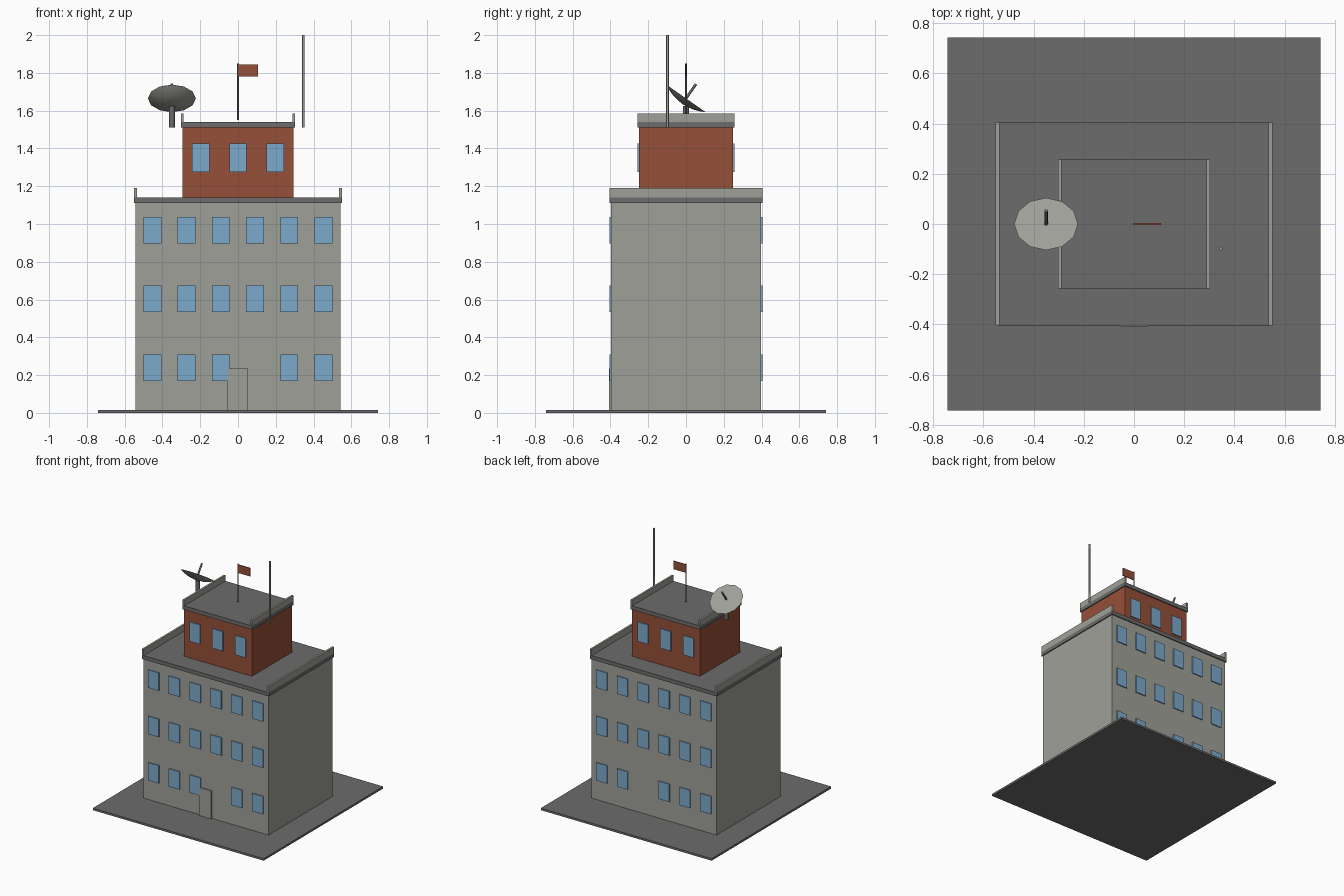
import bpy
import bmesh
from math import radians, sin, cos
from mathutils import Matrix, Vector

if "Cube" in bpy.data.objects:
    bpy.data.objects.remove(bpy.data.objects["Cube"])


def material(name, rgb):
    m = bpy.data.materials.new(name)
    m.use_nodes = True
    m.diffuse_color = (*rgb, 1)
    m.node_tree.nodes["Principled BSDF"].inputs["Base Color"].default_value = (*rgb, 1)
    return m


CONCRETE = material("concrete", (0.35, 0.35, 0.32))
DARK = material("dark grey", (0.15, 0.15, 0.15))
BRICK = material("red brick", (0.30, 0.08, 0.04))
GLASS = material("blue glass", (0.20, 0.40, 0.60))


def finish(name, bm, mat):
    bmesh.ops.recalc_face_normals(bm, faces=bm.faces)
    mesh = bpy.data.meshes.new(name)
    bm.to_mesh(mesh)
    bm.free()
    mesh.materials.append(mat)
    ob = bpy.data.objects.new(name, mesh)
    bpy.context.collection.objects.link(ob)
    return ob


def boxes(name, mat, spans):
    """One object from boxes given as (x0, x1), (y0, y1), (z0, z1)."""
    bm = bmesh.new()
    for span in spans:
        size = [b - a for a, b in span]
        centre = Vector([(a + b) / 2 for a, b in span])
        bmesh.ops.create_cube(
            bm, size=1, matrix=Matrix.Translation(centre) @ Matrix.Diagonal((*size, 1)))
    return finish(name, bm, mat)


def sym(v):
    return (-v, v)


def rod(name, mat, start, end, radius, sides=8):
    a, b = Vector(start), Vector(end)
    axis = b - a
    turn = axis.to_track_quat("Z", "Y").to_matrix().to_4x4()
    bm = bmesh.new()
    bmesh.ops.create_cone(bm, cap_ends=True, segments=sides, radius1=radius, radius2=radius,
                          depth=axis.length, matrix=Matrix.Translation((a + b) / 2) @ turn)
    ob = finish(name, bm, mat)
    smooth(ob)
    return ob


def smooth(ob):
    bpy.ops.object.select_all(action="DESELECT")
    ob.select_set(True)
    bpy.context.view_layer.objects.active = ob
    bpy.ops.object.shade_smooth_by_angle(angle=radians(46))


def storey_block(prefix, mat, hx, hy, z0, z1, rim, lip_height):
    """Walls, overhanging roof slab and the two side parapets."""
    slab_top = z1 + 0.03
    rx, ry = hx + rim, hy + rim
    boxes(prefix + "_walls", mat, [(sym(hx), sym(hy), (z0, z1))])
    boxes(prefix + "_roof_slab", DARK, [(sym(rx), sym(ry), (z1, slab_top))])
    top = (slab_top, slab_top + lip_height)
    boxes(prefix + "_parapets", CONCRETE,
          [((-rx, -rx + 0.015), sym(ry), top), ((rx - 0.015, rx), sym(ry), top)])


def windows(name, cells, width, height, hy):
    """Panes on the front and back walls."""
    spans = []
    for x, z in cells:
        for s in (-1, 1):
            y = sorted((s * (hy - 0.005), s * (hy + 0.008)))
            spans.append(((x - width / 2, x + width / 2), y, (z - height / 2, z + height / 2)))
    boxes(name, GLASS, spans)


# Ground plate and the two building blocks
boxes("ground_plate", DARK, [(sym(0.742), sym(0.742), (0, 0.016))])
storey_block("main", CONCRETE, 0.543, 0.397, 0.016, 1.11, 0.008, 0.05)
storey_block("upper", BRICK, 0.295, 0.248, 1.14, 1.51, 0.008, 0.045)

# Windows, with one ground floor bay left blank
main_cells = [(-0.453 + 0.181 * i, 0.24 + 0.364 * row)
              for row in range(3) for i in range(6) if (row, i) != (0, 3)]
windows("main_windows", main_cells, 0.094, 0.14, 0.397)
windows("upper_windows", [(x, 1.35) for x in (-0.198, 0, 0.198)], 0.092, 0.152, 0.248)

# Front door
boxes("front_door", CONCRETE, [((-0.055, 0.053), (-0.408, -0.39), (0.016, 0.235))])

# Flag and mast
rod("flag_pole", DARK, (0, 0, 1.55), (0, 0, 1.85), 0.005)
boxes("flag", BRICK, [((0, 0.107), sym(0.003), (1.78, 1.845))])
rod("antenna_mast", CONCRETE, (0.346, -0.098, 1.51), (0.346, -0.098, 2.0), 0.007)

# Satellite dish: shallow bowl with a flat face, tilted up towards the back
centre = Vector((-0.35, 0, 1.665))
tilt = radians(35)
bm = bmesh.new()
rings = []
for t in (1, 0.8, 0.5):
    rings.append([bm.verts.new((0.127 * t * cos(radians(a)), 0.127 * t * sin(radians(a)),
                                -0.036 * (1 - t * t))) for a in range(0, 360, 30)])
tip = bm.verts.new((0, 0, -0.036))
for i in range(12):
    j = (i + 1) % 12
    for outer, inner in zip(rings, rings[1:]):
        bm.faces.new((outer[i], outer[j], inner[j], inner[i]))
    bm.faces.new((rings[-1][i], rings[-1][j], tip))
bm.faces.new(rings[0])
bm.transform(Matrix.Translation(centre) @ Matrix.Rotation(-tilt, 4, "X"))
dish = finish("satellite_dish", bm, CONCRETE)
smooth(dish)
rod("dish_post", DARK, (-0.35, 0, 1.51), (-0.35, 0, 1.625), 0.016, 12)
feed_end = centre + Vector((0, sin(tilt), cos(tilt))) * 0.092
rod("dish_feed", DARK, centre, feed_end, 0.007)
